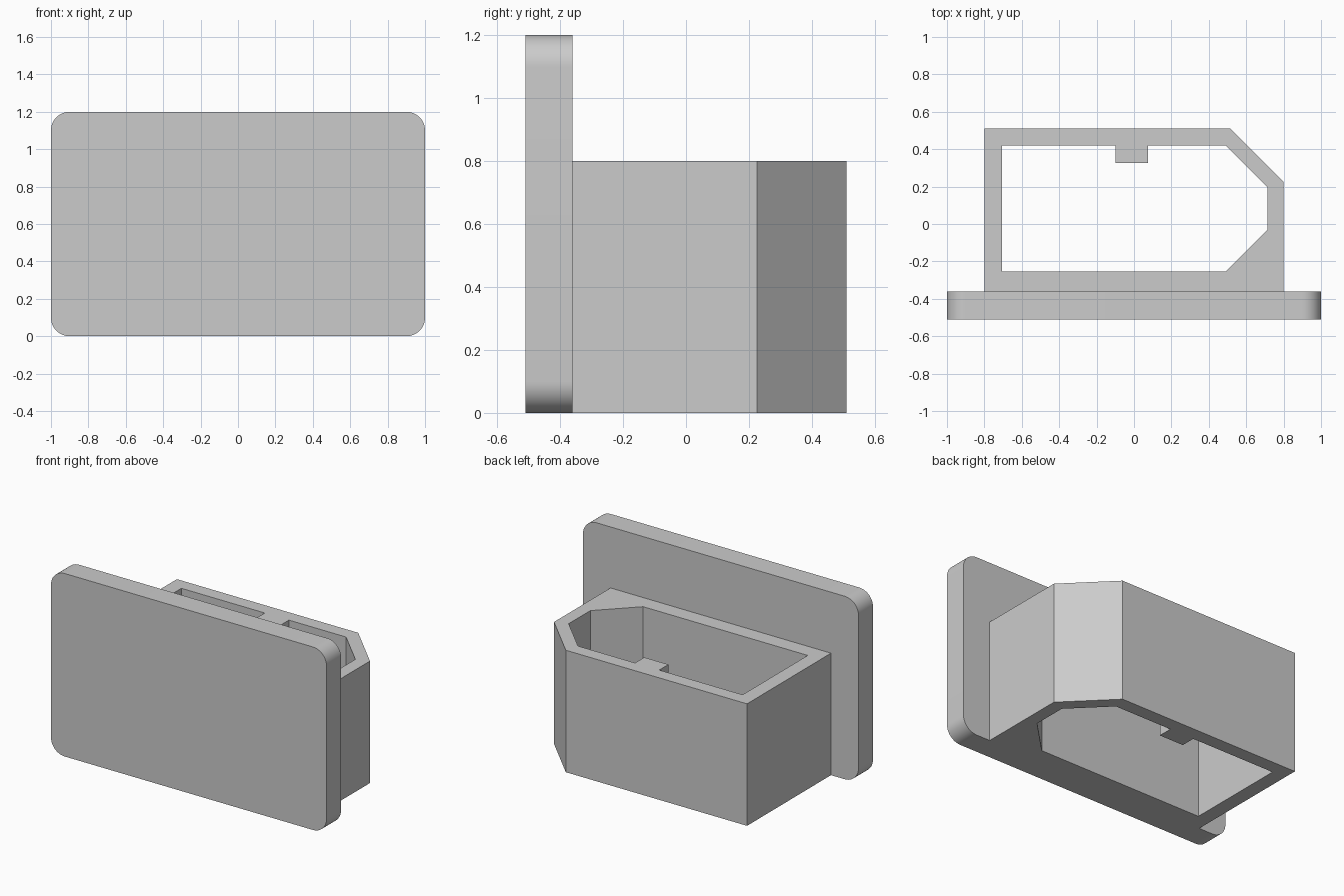
import bpy
import bmesh

if "Cube" in bpy.data.objects:
    bpy.data.objects.remove(bpy.data.objects["Cube"])

# Single plain grey
grey = bpy.data.materials.new("light_grey")
grey.use_nodes = True
grey.diffuse_color = (0.6, 0.6, 0.6, 1)
grey.node_tree.nodes["Principled BSDF"].inputs["Base Color"].default_value = (0.6, 0.6, 0.6, 1)

PLATE_FRONT, PLATE_BACK = -0.51, -0.36
PLATE_HEIGHT, HOUSING_HEIGHT = 1.2, 0.8


def add_object(name, mesh):
    obj = bpy.data.objects.new(name, mesh)
    bpy.context.collection.objects.link(obj)
    mesh.materials.clear()
    mesh.materials.append(grey)
    return obj


# Front plate: box with four rounded corners
bm = bmesh.new()
bmesh.ops.create_cube(bm, size=1)
for v in bm.verts:
    v.co.x *= 2
    v.co.y = PLATE_FRONT if v.co.y < 0 else PLATE_BACK
    v.co.z = 0 if v.co.z < 0 else PLATE_HEIGHT
corners = [e for e in bm.edges
           if abs(e.verts[0].co.y - e.verts[1].co.y) > 0.1]
bmesh.ops.bevel(bm, geom=corners, offset=0.1, segments=12, profile=0.5,
                affect='EDGES')
bmesh.ops.recalc_face_normals(bm, faces=bm.faces)
mesh = bpy.data.meshes.new("front_plate")
bm.to_mesh(mesh)
bm.free()
plate = add_object("front_plate", mesh)
plate.select_set(True)
bpy.context.view_layer.objects.active = plate
bpy.ops.object.shade_smooth_by_angle()

# Housing: extruded outline with a through opening and a key tab
outer = [(-0.8, PLATE_BACK), (0.8, PLATE_BACK), (0.8, 0.225),
         (0.515, 0.51), (-0.8, 0.51)]
opening = [(-0.705, -0.255), (0.49, -0.255), (0.715, -0.03), (0.715, 0.195),
           (0.49, 0.42), (0.075, 0.42), (0.075, 0.325), (-0.1, 0.325),
           (-0.1, 0.42), (-0.705, 0.42)]
curve = bpy.data.curves.new("housing_profile", 'CURVE')
curve.dimensions = '2D'
curve.fill_mode = 'BOTH'
curve.extrude = HOUSING_HEIGHT / 2
for loop in (outer, opening):
    spline = curve.splines.new('POLY')
    spline.points.add(len(loop) - 1)
    spline.use_cyclic_u = True
    for point, (x, y) in zip(spline.points, loop):
        point.co = (x, y, 0, 1)

profile = bpy.data.objects.new("housing_profile", curve)
bpy.context.collection.objects.link(profile)
bpy.context.view_layer.update()
depsgraph = bpy.context.evaluated_depsgraph_get()
mesh = bpy.data.meshes.new_from_object(profile.evaluated_get(depsgraph))
bpy.data.objects.remove(profile)

# Weld the walls to the caps and stand the housing on the ground
bm = bmesh.new()
bm.from_mesh(mesh)
bmesh.ops.remove_doubles(bm, verts=bm.verts, dist=0.0005)
bmesh.ops.translate(bm, verts=bm.verts, vec=(0, 0, HOUSING_HEIGHT / 2))
bmesh.ops.recalc_face_normals(bm, faces=bm.faces)
for f in bm.faces:
    f.smooth = False
bm.to_mesh(mesh)
bm.free()
mesh.name = "housing"
add_object("housing", mesh)
